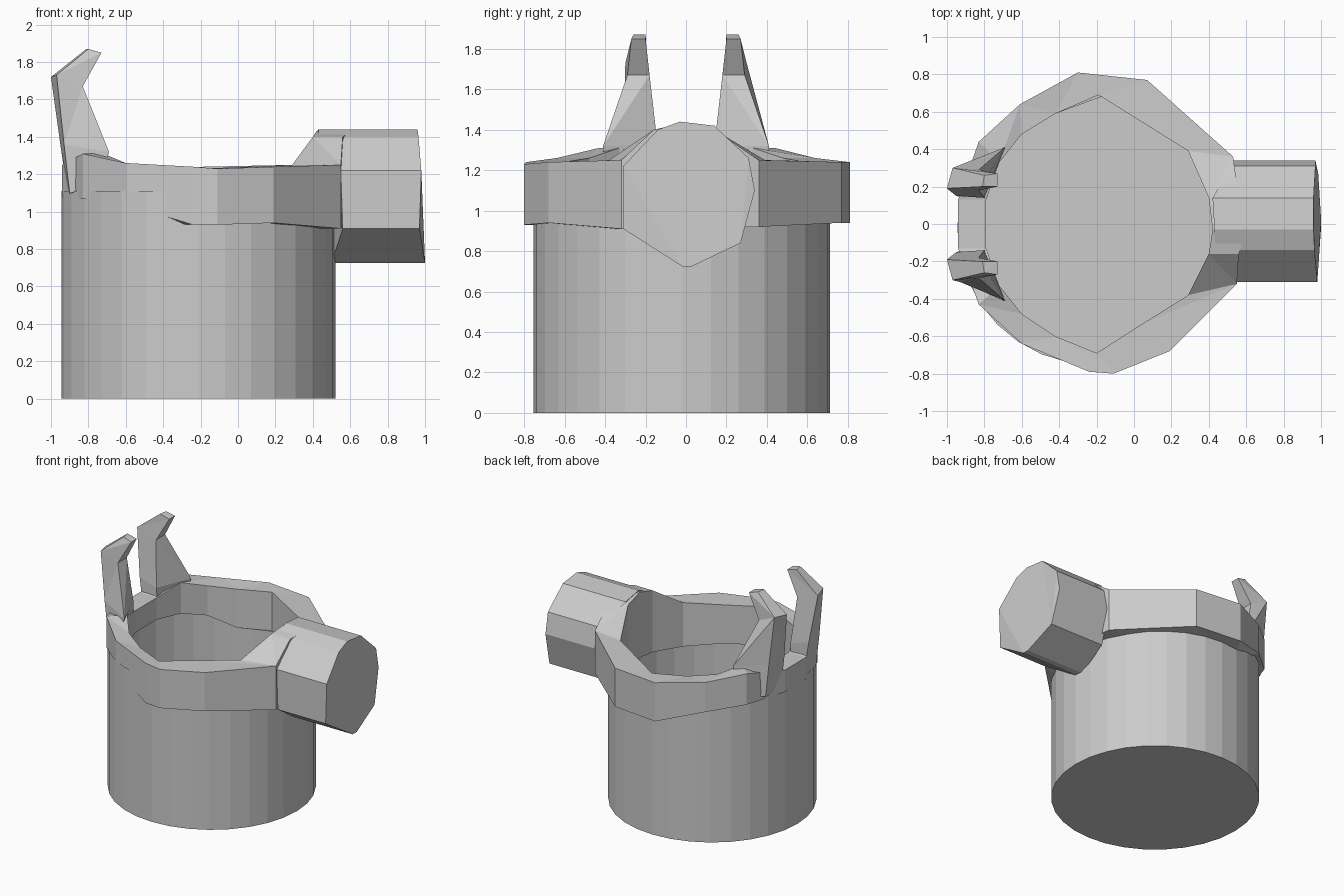
import bpy, bmesh, math


def make_object(name, verts, faces):
    mesh = bpy.data.meshes.new(name)
    bm = bmesh.new()
    vs = [bm.verts.new(v) for v in verts]
    for f in faces:
        bm.faces.new([vs[i] for i in f])
    # split bent quads so every face is flat
    bmesh.ops.connect_verts_nonplanar(bm, angle_limit=0.03, faces=bm.faces[:])
    bmesh.ops.recalc_face_normals(bm, faces=bm.faces[:])
    bm.to_mesh(mesh)
    bm.free()
    ob = bpy.data.objects.new(name, mesh)
    bpy.context.collection.objects.link(ob)
    return ob


def loft(name, sections, closed=False):
    """Skin equal-length sections; cap the ends, or join last to first."""
    n, m = len(sections[0]), len(sections)
    verts = [p for s in sections for p in s]
    faces = []
    for k in range(m if closed else m - 1):
        a, b = k * n, ((k + 1) % m) * n
        for i in range(n):
            j = (i + 1) % n
            faces.append((a + i, a + j, b + j, b + i))
    if not closed:
        faces += [tuple(range(n)), tuple(range((m - 1) * n, m * n))]
    return make_object(name, verts, faces)


# Cup body: open at the top with a closed floor
SIDES, R, CX, CY, H = 32, 0.733, -0.212, -0.02, 1.11
circle = [(CX + R * math.cos(2 * math.pi * i / SIDES),
           CY + R * math.sin(2 * math.pi * i / SIDES)) for i in range(SIDES)]
body_verts = [(x, y, 0) for x, y in circle] + [(x, y, H) for x, y in circle]
body_faces = [(i, (i + 1) % SIDES, SIDES + (i + 1) % SIDES, SIDES + i)
              for i in range(SIDES)] + [tuple(range(SIDES))]
make_object("cup_body", body_verts, body_faces)
# floor must face up and down alike, walls face outward
cup = bpy.data.objects["cup_body"]

# Rim collar: inner x, inner y, outer x, outer y, top z, bottom z
stations = [
    (0.42, -0.03, 0.60, -0.03, 1.43, 0.92),
    (0.40, 0.14, 0.56, 0.14, 1.40, 0.92),
    (0.29, 0.39, 0.53, 0.36, 1.25, 0.92),
    (-0.19, 0.69, 0.07, 0.77, 1.24, 0.94),
    (-0.42, 0.59, -0.30, 0.81, 1.24, 0.94),
    (-0.60, 0.48, -0.61, 0.64, 1.26, 1.03),
    (-0.72, 0.33, -0.83, 0.44, 1.31, 1.07),
    (-0.79, 0.13, -0.94, 0.13, 1.25, 1.08),
    (-0.79, -0.13, -0.94, -0.13, 1.25, 1.08),
    (-0.72, -0.33, -0.83, -0.43, 1.31, 1.07),
    (-0.60, -0.48, -0.60, -0.64, 1.26, 1.04),
    (-0.42, -0.60, -0.24, -0.79, 1.24, 0.93),
    (-0.20, -0.69, -0.11, -0.80, 1.23, 0.93),
    (0.05, -0.53, 0.19, -0.68, 1.24, 0.94),
    (0.29, -0.38, 0.55, -0.32, 1.25, 0.91),
    (0.40, -0.16, 0.56, -0.16, 1.40, 0.92),
]
loft("rim_collar",
     [[(a, b, t), (c, d, t), (c, d, z), (a, b, z)] for a, b, c, d, t, z in stations],
     closed=True)

# Blunt snout: inner x, end x, y, z around the outline
outline = [
    (0.50, 1.00, -0.02, 0.725), (0.50, 1.00, 0.03, 0.725),
    (0.52, 0.985, 0.27, 0.84), (0.52, 0.97, 0.34, 1.10),
    (0.52, 0.97, 0.31, 1.26), (0.42, 0.96, 0.14, 1.42),
    (0.43, 0.96, -0.03, 1.44), (0.43, 0.965, -0.14, 1.40),
    (0.55, 0.98, -0.31, 1.22), (0.56, 0.97, -0.31, 0.91),
]
loft("snout", [[(a, y, z) for a, e, y, z in outline],
               [(e, y, z) for a, e, y, z in outline]])

# Pair of bent horns, mirrored across y
horn = [
    [(-0.91, 0.14, 1.09), (-0.90, 0.31, 1.10), (-0.74, 0.41, 1.12), (-0.79, 0.15, 1.10)],
    [(-0.95, 0.15, 1.36), (-0.93, 0.31, 1.36), (-0.69, 0.41, 1.32), (-0.80, 0.14, 1.32)],
    [(-1.00, 0.19, 1.72), (-0.97, 0.30, 1.73), (-0.83, 0.29, 1.67), (-0.83, 0.18, 1.67)],
    [(-0.81, 0.20, 1.87), (-0.80, 0.26, 1.87), (-0.73, 0.27, 1.85), (-0.73, 0.20, 1.85)],
]
for side, label in ((1, "back"), (-1, "front")):
    loft("horn_" + label, [[(x, side * y, z) for x, y, z in s] for s in horn])
